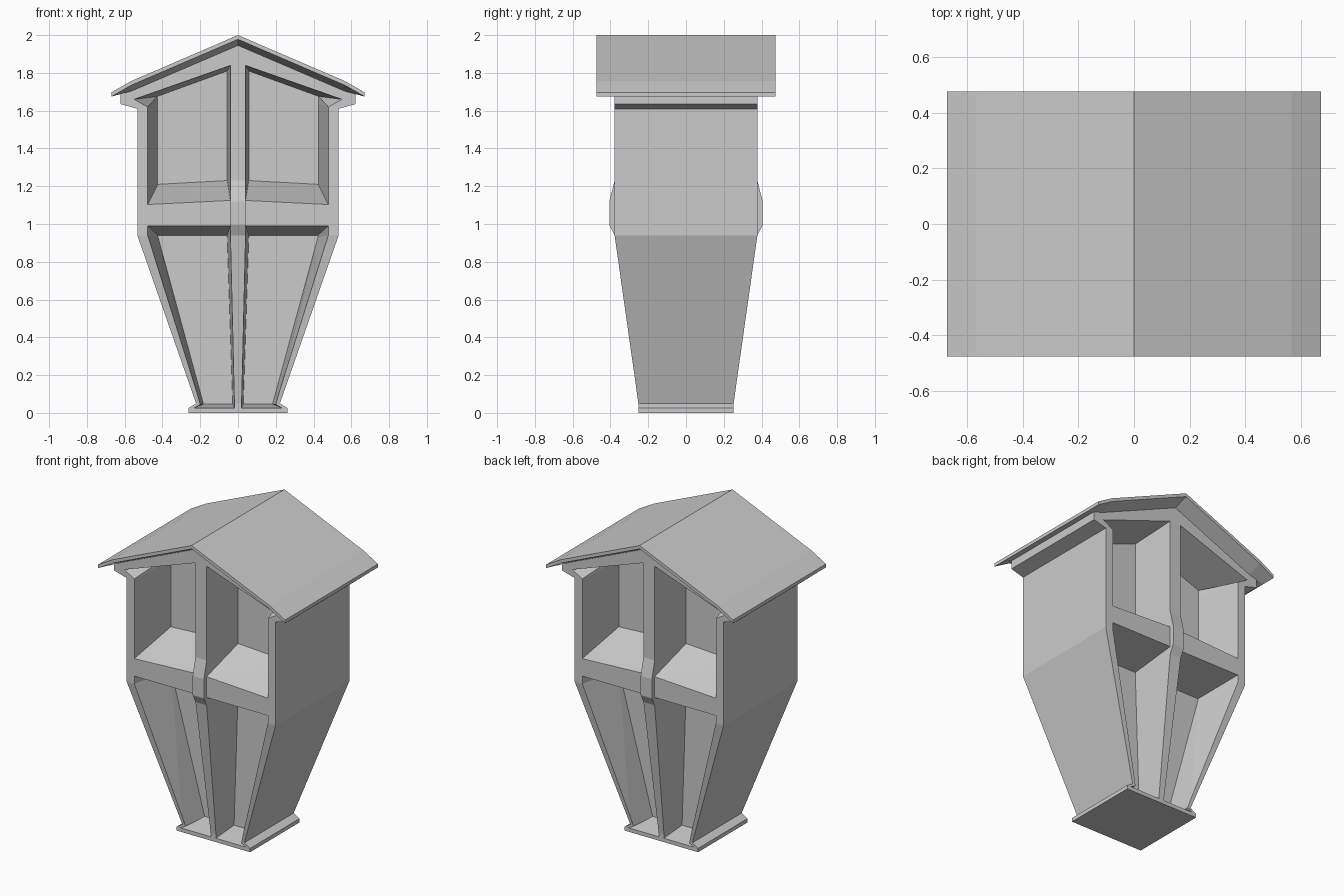
import bpy, bmesh
from mathutils import Vector

if "Cube" in bpy.data.objects:
    bpy.data.objects.remove(bpy.data.objects["Cube"])


def make_object(name, bm):
    bmesh.ops.recalc_face_normals(bm, faces=bm.faces[:])
    me = bpy.data.meshes.new(name)
    bm.to_mesh(me)
    bm.free()
    ob = bpy.data.objects.new(name, me)
    bpy.context.collection.objects.link(ob)
    return ob


def loft(bm, loops):
    """Closed solid through loops of equal point count."""
    rings = [[bm.verts.new(p) for p in lp] for lp in loops]
    n = len(rings[0])
    for a, b in zip(rings, rings[1:]):
        for i in range(n):
            j = (i + 1) % n
            bm.faces.new((a[i], a[j], b[j], b[i]))
    bm.faces.new(rings[0])
    bm.faces.new(rings[-1])


def mirrored(half):
    """Mirror an x >= 0 outline across x = 0 into a closed outline."""
    return half + [(-x, z) for x, z in reversed(half) if x > 0]


def half_depth(z):
    t = min(max((z - 0.05) / 0.89, 0), 1)
    return 0.252 + (0.378 - 0.252) * t


# Body: one silhouette prism, tapered in depth below the waist
outline = mirrored([(0.263, 0), (0.263, 0.025), (0.222, 0.05), (0.533, 0.94),
                    (0.533, 1.61), (0.622, 1.635), (0.622, 1.69), (0, 1.96)])
bm = bmesh.new()
loft(bm, [[(x, y, z) for x, z in outline] for y in (-1, 1)])
for h in (0.05, 0.94):
    bmesh.ops.bisect_plane(bm, geom=bm.verts[:] + bm.edges[:] + bm.faces[:],
                           plane_co=(0, 0, h), plane_no=(0, 0, 1), dist=1e-5)
for v in bm.verts:
    v.co.y *= half_depth(v.co.z)
body = make_object("body_frame", bm)

# Recessed panels: splayed pockets, (opening outline, back wall outline)
upper = ([(0.04, 1.125), (0.478, 1.103), (0.478, 1.615), (0.55, 1.66), (0.04, 1.84)],
         [(0.057, 1.23), (0.425, 1.21), (0.425, 1.64), (0.428, 1.675), (0.057, 1.81)])
lower = ([(0.018, 0.025), (0.235, 0.025), (0.2, 0.045), (0.478, 0.94), (0.478, 0.99),
          (0.04, 0.99), (0.04, 0.94)],
         [(0.028, 0.047), (0.182, 0.047), (0.185, 0.055), (0.423, 0.93), (0.423, 0.94),
          (0.057, 0.94), (0.057, 0.93)])
bm = bmesh.new()
for front, back in (upper, lower):
    for sx in (-1, 1):
        for sy in (-1, 1):
            inner = [Vector((sx * x, sy * 0.08, z)) for x, z in back]
            outer = [Vector((sx * x, sy * half_depth(z), z)) for x, z in front]
            # push the mouth slightly past the face for a clean cut
            outer = [i + (o - i) * 1.15 for i, o in zip(inner, outer)]
            loft(bm, [inner, outer])
bmesh.ops.triangulate(bm, faces=bm.faces[:])
cutter = make_object("panel_cutter", bm)
cutter.hide_render = True
mod = body.modifiers.new("panels", 'BOOLEAN')
mod.operation = 'DIFFERENCE'
mod.solver = 'EXACT'
mod.object = cutter
bpy.context.view_layer.update()
cut = bpy.data.meshes.new_from_object(
    body.evaluated_get(bpy.context.evaluated_depsgraph_get()))
body.modifiers.clear()
body.data = cut
bpy.data.objects.remove(cutter)

# Raised band on the centre posts, front and back
prof = [(0.378, 0.94), (0.406, 0.995), (0.406, 1.12), (0.378, 1.23)]
prof += [(-y, z) for y, z in reversed(prof)]
bm = bmesh.new()
loft(bm, [[(x, y, z) for y, z in prof] for x in (-0.04, 0.04)])
make_object("post_band", bm)

# Roof: thin gable edges, underside thickening toward the body
top = [(0.67, 1.697), (0.565, 1.757), (0, 2.0)]


def roof_section(y, mid, ridge):
    o = mirrored([(0.67, 1.675)] + top) + [(-0.565, mid), (0, ridge), (0.565, mid)]
    return [(x, y, z) for x, z in o]


bm = bmesh.new()
loft(bm, [roof_section(-0.475, 1.735, 1.978), roof_section(-0.378, 1.703, 1.945),
          roof_section(0.378, 1.703, 1.945), roof_section(0.475, 1.735, 1.978)])
make_object("gable_roof", bm)
